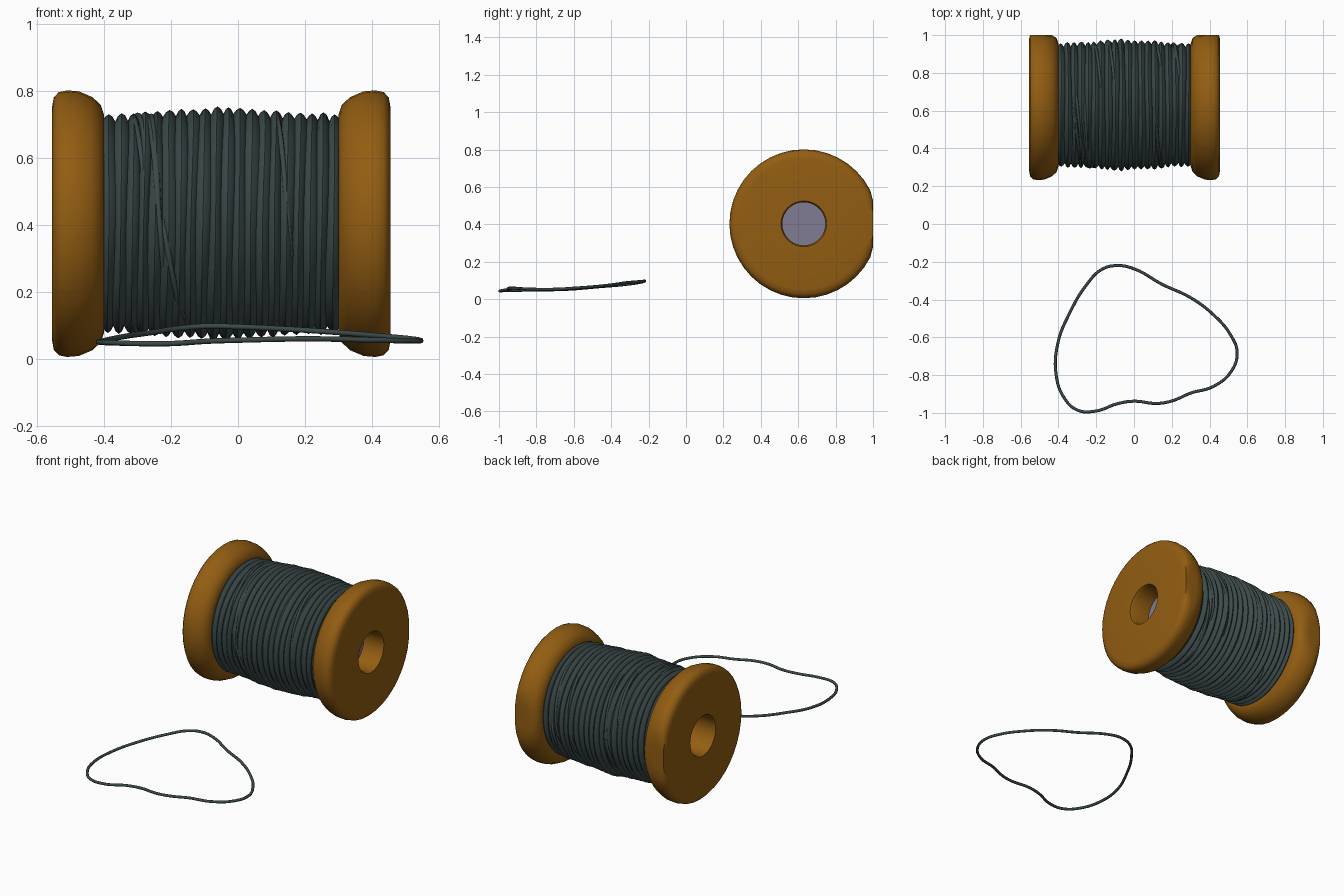
import bpy, bmesh, math, random
from math import sin, cos, pi

if "Cube" in bpy.data.objects:
    bpy.data.objects.remove(bpy.data.objects["Cube"])

random.seed(4)
CX, CY, CZ = -0.05, 0.63, 0.403      # centre of the spool, axis along x


def material(name, rgb):
    m = bpy.data.materials.new(name)
    m.diffuse_color = (*rgb, 1)
    m.use_nodes = True
    m.node_tree.nodes["Principled BSDF"].inputs["Base Color"].default_value = m.diffuse_color
    return m


WOOD = material("orange_wood", (0.29, 0.11, 0.006))
THREAD = material("dark_thread", (0.045, 0.068, 0.068))
CORE = material("grey_core", (0.22, 0.20, 0.30))


def ring_mesh(name, rings, mat, closed=False, capped=False, angle=45):
    """Skin a list of rings of points into one object."""
    bm = bmesh.new()
    vs = [[bm.verts.new(p) for p in ring] for ring in rings]
    n = len(vs[0])
    for k in range(len(vs) - (0 if closed else 1)):
        a, b = vs[k], vs[(k + 1) % len(vs)]
        for i in range(n):
            j = (i + 1) % n
            bm.faces.new((a[i], a[j], b[j], b[i]))
    if capped:
        bm.faces.new(vs[0])
        bm.faces.new(vs[-1])
    bmesh.ops.recalc_face_normals(bm, faces=bm.faces)
    me = bpy.data.meshes.new(name)
    bm.to_mesh(me)
    bm.free()
    ob = bpy.data.objects.new(name, me)
    bpy.context.collection.objects.link(ob)
    me.materials.append(mat)
    bpy.ops.object.select_all(action='DESELECT')
    ob.select_set(True)
    bpy.context.view_layer.objects.active = ob
    bpy.ops.object.shade_smooth_by_angle(angle=math.radians(angle))
    return ob


def circle(x, r, n=40):
    # flattened slightly where the rim reaches the back limit
    return [(x, min(CY + r * cos(2 * pi * i / n), 1.0), CZ + r * sin(2 * pi * i / n))
            for i in range(n)]


# Flanges: rounded discs with a bore, mirrored about the spool centre
def flange(name, side, bore_end):
    prof = [(0.505, 0.122), (0.505, 0.35), (0.500, 0.377), (0.485, 0.393),
            (0.46, 0.398), (0.425, 0.395), (0.385, 0.378), (0.36, 0.355),
            (0.35, 0.325), (0.35, 0.16), (bore_end, 0.16), (bore_end, 0.115),
            (0.49, 0.115)]
    ring_mesh(name, [circle(CX + side * d, r) for d, r in prof], WOOD, closed=True)


flange("left_flange", -1, 0.22)
flange("right_flange", 1, 0.34)

# Inner core closing the bore
ring_mesh("core", [circle(-0.28, 0.13), circle(0.325, 0.13)], CORE, capped=True)

# Wound thread: wavering ridges with sharp grooves between them
X0, X1, TURNS, N = -0.405, 0.305, 20, 64


def envelope(x):
    t = (x - X0) / (X1 - X0)
    return 0.327 + 0.021 * sin(pi * t) ** 2


waver = []
for k in range(TURNS + 1):
    edge = 0 if k in (0, TURNS) else 1
    waver.append((edge * random.uniform(0.003, 0.007), random.uniform(-0.7, 0.7),
                  edge * random.uniform(0.001, 0.003), random.uniform(0, 6)))


def groove_x(k, a):
    w = waver[k]
    return X0 + (X1 - X0) * k / TURNS + w[0] * sin(a + w[1]) + w[2] * sin(3 * a + w[3])


rings = []
for k in range(TURNS):
    lift = random.uniform(-0.003, 0.003)
    for t, drop in ((0, 0.021), (0.22, 0.007), (0.5, 0), (0.78, 0.007)):
        ring = []
        for i in range(N):
            a = 2 * pi * i / N
            x = groove_x(k, a) * (1 - t) + groove_x(k + 1, a) * t
            r = envelope(x) - drop + lift * (t > 0) + 0.002 * sin(2 * a + k)
            ring.append((x, CY + r * cos(a), CZ + r * sin(a)))
        rings.append(ring)
rings.append([(X1, CY + 0.306 * cos(2 * pi * i / N), CZ + 0.306 * sin(2 * pi * i / N))
              for i in range(N)])
ring_mesh("wound_thread", rings, THREAD)


def strand(name, points, radius, cyclic):
    cu = bpy.data.curves.new(name, 'CURVE')
    cu.dimensions = '3D'
    cu.bevel_depth = radius
    cu.bevel_resolution = 2
    cu.resolution_u = 6
    cu.use_fill_caps = True
    sp = cu.splines.new('BEZIER')
    sp.bezier_points.add(len(points) - 1)
    for bp, p in zip(sp.bezier_points, points):
        bp.co = p
        bp.handle_left_type = bp.handle_right_type = 'AUTO'
    sp.use_cyclic_u = cyclic
    cu.materials.append(THREAD)
    bpy.context.collection.objects.link(bpy.data.objects.new(name, cu))


# Stray strands slanting across the winding
for s in range(12):
    a0, span = random.uniform(0, 2 * pi), random.uniform(1.0, 2.0)
    xa, dx = random.uniform(-0.34, 0.2), random.uniform(0.03, 0.07)
    pts = []
    for i in range(9):
        t = i / 8
        x, a = xa + dx * t, a0 + span * t
        r = envelope(x) - 0.007 - 0.014 * (2 * t - 1) ** 4
        pts.append((x, CY + r * cos(a), CZ + r * sin(a)))
    strand(f"crossing_strand_{s + 1}", pts, 0.008, False)

# Loose loop of thread lying in front of the spool
loop = [(-.09, -.22, .097), (0, -.237, .095), (.15, -.32, .088), (.3, -.39, .078),
        (.42, -.48, .068), (.51, -.585, .060), (.546, -.68, .054), (.515, -.78, .053),
        (.42, -.86, .055), (.3, -.895, .058), (.2, -.937, .059), (.12, -.95, .058),
        (0, -.938, .055), (-.09, -.952, .052), (-.2, -.99, .045), (-.3, -.985, .045),
        (-.37, -.92, .047), (-.412, -.8, .049), (-.403, -.63, .053), (-.34, -.47, .066),
        (-.25, -.32, .079), (-.17, -.24, .091)]
strand("loose_loop", loop, 0.008, True)
